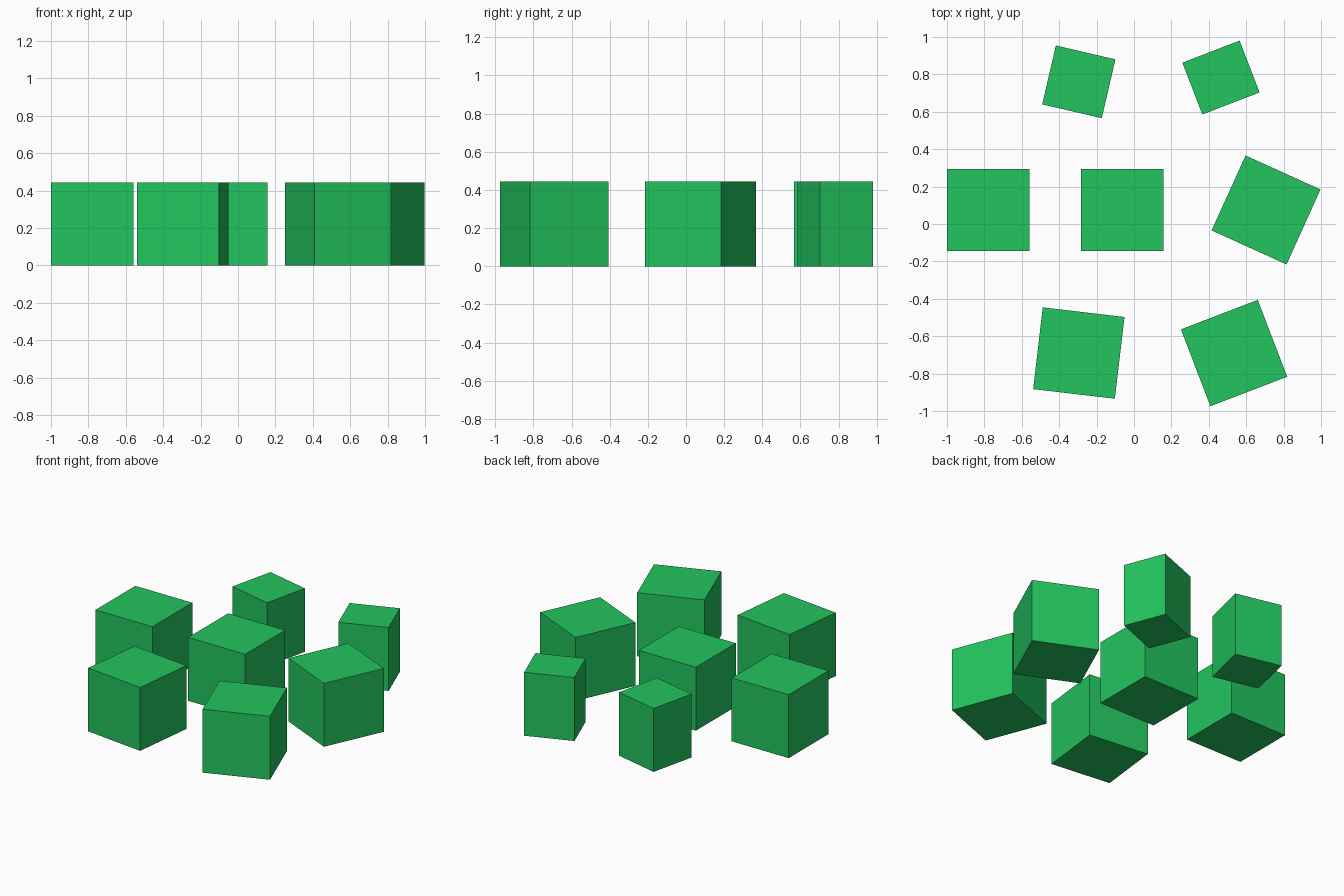
import bpy
from math import radians

if "Cube" in bpy.data.objects:
    bpy.data.objects.remove(bpy.data.objects["Cube"])

green = bpy.data.materials.new("green")
green.diffuse_color = (0.016, 0.558, 0.112, 1)
green.use_nodes = True
green.node_tree.nodes["Principled BSDF"].inputs["Base Color"].default_value = green.diffuse_color

HEIGHT = 0.443


def block(name, x, y, angle, width=0.44, depth=0.44):
    """Flat-faced block standing on the floor, turned about z."""
    bpy.ops.mesh.primitive_cube_add(size=1, location=(x, y, HEIGHT / 2),
                                    rotation=(0, 0, radians(angle)))
    ob = bpy.context.object
    ob.name = name
    ob.scale = (width, depth, HEIGHT)
    ob.data.materials.append(green)


# Front row
block("front_left_block", -0.295, -0.69, -6.7)
block("front_right_block", 0.535, -0.69, 21)

# Middle row
block("middle_left_block", -0.78, 0.075, 0)
block("middle_centre_block", -0.063, 0.075, 0)
block("middle_right_block", 0.706, 0.075, -24.4)

# Back row, slimmer blocks
block("back_left_block", -0.295, 0.76, -13.1, 0.327, 0.323)
block("back_right_block", 0.465, 0.783, 21.1, 0.328, 0.297)
